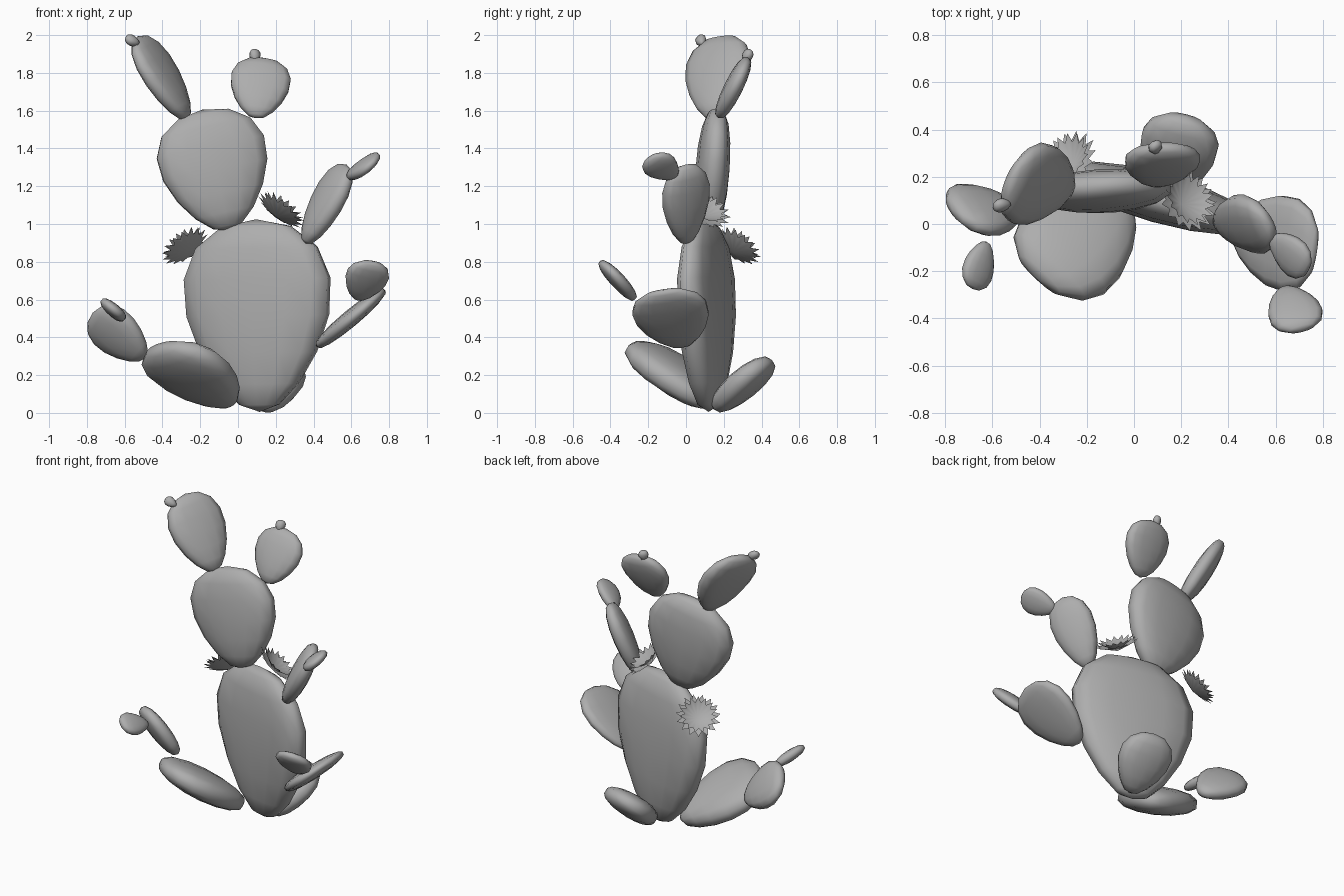
import bpy
import bmesh
import math
from mathutils import Vector, Matrix

cube = bpy.data.objects.get("Cube")
if cube:
    bpy.data.objects.remove(cube, do_unlink=True)

# Single matte grey
GREY = (0.42, 0.42, 0.42, 1.0)
grey = bpy.data.materials.new("soft_grey")
grey.use_nodes = True
grey.diffuse_color = GREY
shader = next(n for n in grey.node_tree.nodes if n.type == "BSDF_PRINCIPLED")
shader.inputs["Base Color"].default_value = GREY
shader.inputs["Roughness"].default_value = 0.8


def finish(name, bm, matrix):
    """Turn a bmesh into a named smooth object placed by a matrix."""
    bm.transform(matrix)
    bmesh.ops.recalc_face_normals(bm, faces=bm.faces)
    for face in bm.faces:
        face.smooth = True
    mesh = bpy.data.meshes.new(name)
    bm.to_mesh(mesh)
    bm.free()
    mesh.materials.append(grey)
    obj = bpy.data.objects.new(name, mesh)
    bpy.context.scene.collection.objects.link(obj)


def pad(name, centre, axis, side, thick, segments=14, rings=8):
    """Flattened egg, narrow at the base; axis and side are half-lengths."""
    axis, side = Vector(axis), Vector(side)
    normal = side.cross(axis).normalized() * -thick
    side = axis.cross(normal).normalized() * -side.length
    bm = bmesh.new()
    bmesh.ops.create_uvsphere(bm, u_segments=segments, v_segments=rings, radius=1)
    for v in bm.verts:
        v.co.x *= (1 + 0.3 * v.co.z) / 1.03
        # Fuller rim, so the pad reads as a rounded slab
        v.co.y = math.copysign(abs(v.co.y) ** 0.75, v.co.y)
    columns = [v.to_4d() for v in (side, normal, axis, Vector(centre))]
    for column in columns[:3]:
        column.w = 0
    finish(name, bm, Matrix(columns).transposed())


def bud(name, centre, axis):
    pad(name, centre, axis, (0.025, 0.02, 0), 0.025, segments=8, rings=6)


def flower(name, centre, direction, radius, petals=15):
    """Two nested shallow cones with pointed petal rims."""
    bm = bmesh.new()
    for size, slope, turn in ((1, 0.35, 0), (0.85, 0.6, 0.5)):
        hub = bm.verts.new((0, 0, -0.3))
        ring = []
        for i in range(petals * 2):
            angle = math.pi * (i + turn * 2) / petals
            reach = size * (1 if i % 2 == 0 else 0.72)
            ring.append(bm.verts.new((reach * math.cos(angle),
                                      reach * math.sin(angle),
                                      slope * reach - 0.3)))
        for i, v in enumerate(ring):
            bm.faces.new((hub, v, ring[(i + 1) % len(ring)]))
    turn_to = Vector(direction).to_track_quat("Z", "Y").to_matrix().to_4x4()
    place = Matrix.Translation(centre) @ turn_to @ Matrix.Scale(radius, 4)
    finish(name, bm, place)


# Trunk and head pads
pad("body_pad", (0.105, 0.11, 0.515), (-0.01, -0.01, 0.51), (0.39, -0.11, 0), 0.105)
pad("head_pad", (-0.12, 0.14, 1.285), (-0.07, 0.02, 0.32), (0.29, 0.02, 0.06), 0.09)

# Ear pads with buds
pad("right_ear", (-0.4, 0.165, 1.775), (-0.13, 0.02, 0.22), (0.07, 0.17, 0.03), 0.06)
bud("right_ear_bud", (-0.56, 0.08, 1.97), (-0.035, -0.01, 0.02))
pad("left_ear", (0.115, 0.25, 1.72), (0.02, 0.08, 0.16), (0.16, 0, -0.02), 0.05)
bud("left_ear_bud", (0.09, 0.325, 1.89), (0, 0.015, 0.035))

# Raised arm on the left
pad("left_arm", (0.465, 0, 1.105), (0.11, 0, 0.21), (0.06, -0.12, -0.03), 0.06)
pad("left_hand", (0.66, -0.125, 1.3), (0.08, -0.07, 0.05), (0.03, 0.07, 0.045), 0.035)

# Lower left limb
pad("left_leg", (0.595, -0.07, 0.5), (0.18, -0.05, 0.15), (0.03, 0.2, 0.03), 0.045)
pad("left_foot", (0.675, -0.36, 0.7), (0.04, -0.09, 0.1), (0.11, 0.03, -0.02), 0.04)

# Lower right limb
pad("right_leg", (-0.225, -0.06, 0.2), (-0.19, -0.17, 0.15), (0.18, -0.165, 0.04), 0.09)
pad("right_foot", (-0.63, 0.06, 0.41), (-0.14, 0, 0.12), (0.07, -0.1, 0.09), 0.055)
pad("right_toe", (-0.655, -0.175, 0.54), (-0.03, -0.1, 0.03), (0.06, 0, -0.05), 0.035)

# Tail pad
pad("tail_pad", (0.185, 0.3, 0.15), (0.03, 0.155, 0.13), (0.16, -0.05, 0), 0.075)

# Flowers on the shoulders
flower("right_flower", (-0.28, 0.27, 0.88), (-0.5, 0.5, 0.7), 0.14)
flower("left_flower", (0.225, 0.1, 1.07), (0.55, 0.35, 0.75), 0.145)
